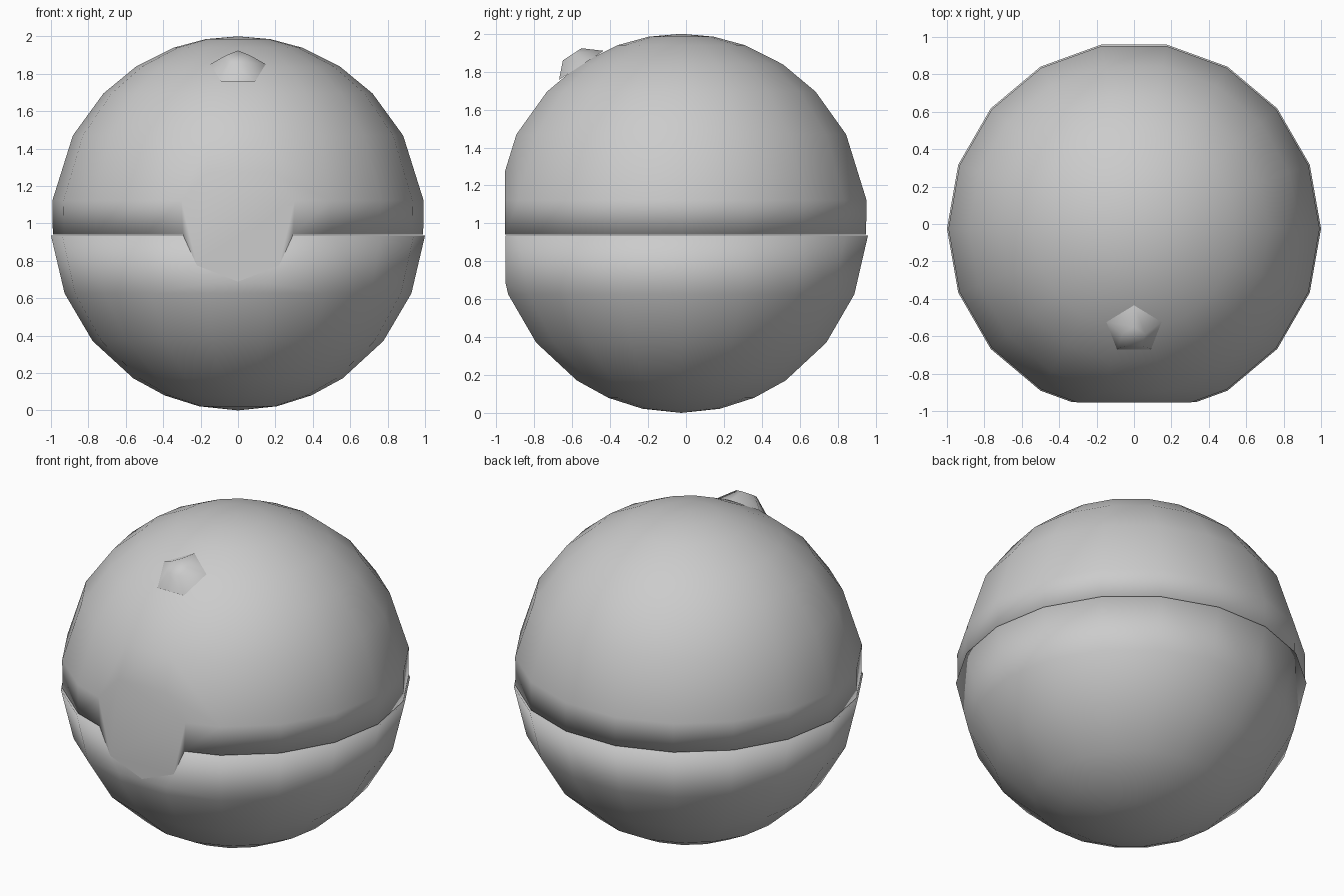
import bpy, bmesh
from math import sin, cos, pi, radians, atan2
from mathutils import Matrix, Vector

cube = bpy.data.objects.get("Cube")
if cube:
    bpy.data.objects.remove(cube, do_unlink=True)

grey = bpy.data.materials.new("plain grey")
grey.use_nodes = True
colour = (0.6, 0.6, 0.6, 1)
grey.diffuse_color = colour
grey.node_tree.nodes["Principled BSDF"].inputs["Base Color"].default_value = colour

SIDES = 18
CENTRE = Vector((0, -0.025, 1))


def finish(bm, name):
    bmesh.ops.recalc_face_normals(bm, faces=bm.faces)
    for f in bm.faces:
        f.smooth = True
    mesh = bpy.data.meshes.new(name)
    bm.to_mesh(mesh)
    bm.free()
    mesh.materials.append(grey)
    obj = bpy.data.objects.new(name, mesh)
    bpy.context.collection.objects.link(obj)
    return obj


def half_ball(name, rim_radius, rim_z, latitudes, pole_z, cut_y, tab=()):
    """Closed half ball with a flat rim and a flat front facet."""
    bm = bmesh.new()
    profile = [(rim_radius, rim_z)]
    profile += [(cos(radians(a)), 1 + sin(radians(a))) for a in latitudes]
    rings = []
    for r, z in profile:
        rings.append([bm.verts.new((r * cos(2 * pi * i / SIDES),
                                    CENTRE.y + r * sin(2 * pi * i / SIDES), z))
                      for i in range(SIDES)])
    pole = bm.verts.new((0, CENTRE.y, pole_z))
    bm.faces.new(rings[0])
    for i in range(SIDES):
        j = (i + 1) % SIDES
        for a, b in zip(rings, rings[1:]):
            bm.faces.new((a[i], a[j], b[j], b[i]))
        bm.faces.new((rings[-1][i], rings[-1][j], pole))

    # slice the front off and close it with one flat face
    cut = bmesh.ops.bisect_plane(
        bm, geom=bm.verts[:] + bm.edges[:] + bm.faces[:],
        plane_co=(0, cut_y, 0), plane_no=(0, -1, 0), clear_outer=True)
    outline = [g for g in cut["geom_cut"] if isinstance(g, bmesh.types.BMVert)]
    outline += [bm.verts.new((x, cut_y, z)) for x, z in tab]
    mid = sum((v.co.z for v in outline), 0) / len(outline)
    outline.sort(key=lambda v: atan2(v.co.z - mid, v.co.x))
    bm.faces.new(outline)
    return finish(bm, name)


# upper shell, whose front facet hangs over the seam as a rounded tab
half_ball("upper_shell", 0.99, 0.941, (7, 28, 44, 57, 70, 80), 2.0, -0.955,
          tab=((-0.22, 0.775), (0, 0.688), (0.22, 0.775)))

# lower shell
half_ball("lower_shell", 1.0, 0.935, (-22, -39, -56, -67, -78), 0.0, -0.951)

# small faceted stud on the upper front
bm = bmesh.new()
bmesh.ops.create_cone(bm, cap_ends=True, segments=5,
                      radius1=0.155, radius2=0.065, depth=0.075)
base = min(bm.faces, key=lambda f: f.calc_center_median().z)
bmesh.ops.delete(bm, geom=[base], context="FACES_ONLY")
tilt = Matrix.Rotation(radians(33), 4, "X")
spot = Matrix.Translation((0, -0.585, 1.857))
bmesh.ops.transform(bm, matrix=spot @ tilt, verts=bm.verts)
finish(bm, "top_stud")
